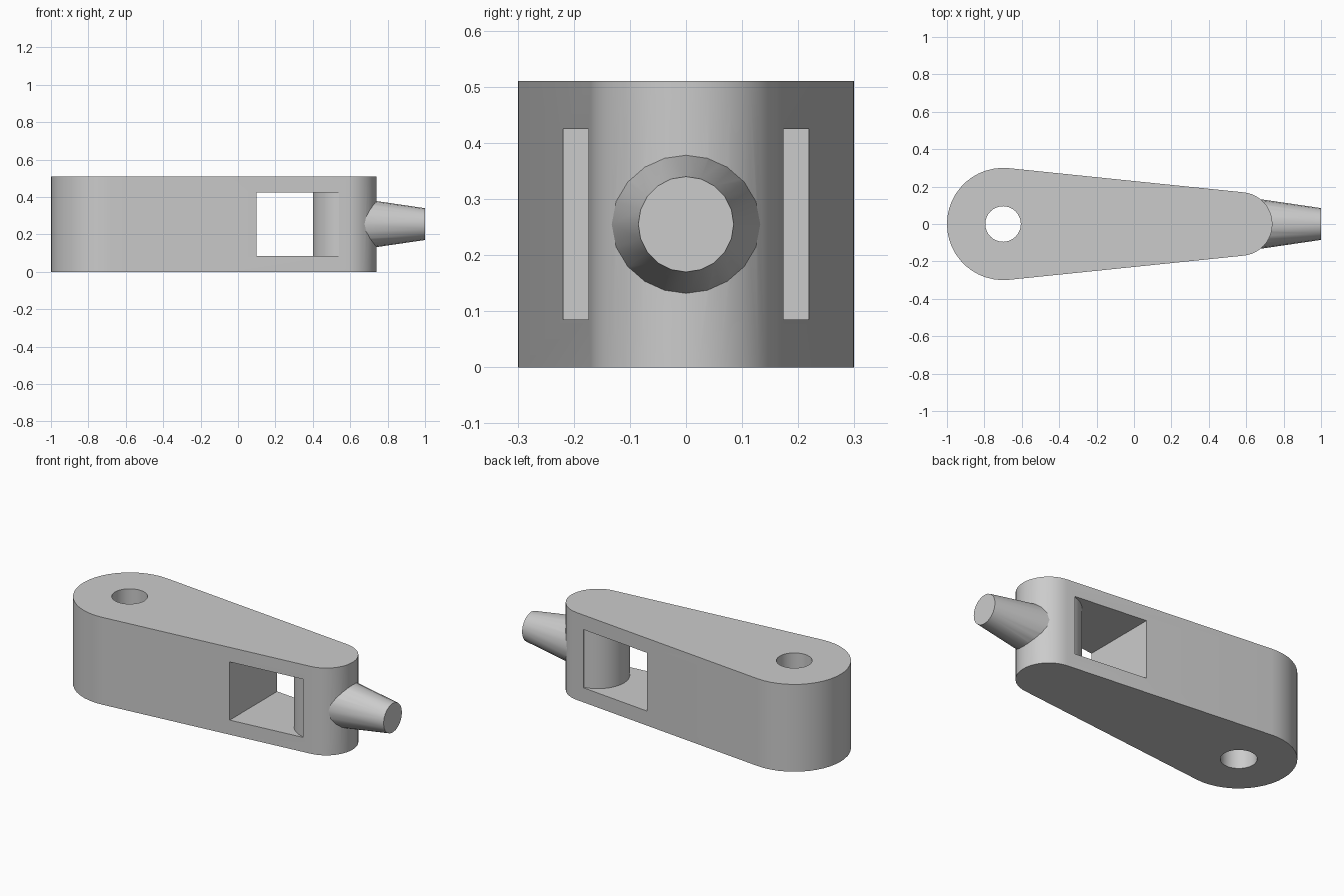
import bpy, bmesh, math
from mathutils import Matrix

cube = bpy.data.objects.get("Cube")
if cube:
    bpy.data.objects.remove(cube, do_unlink=True)

HEIGHT = 0.51
BIG_X, BIG_R = -0.70, 0.30
SMALL_X, SMALL_R = 0.57, 0.17

grey = bpy.data.materials.new("plain_grey")
grey.use_nodes = True
grey.diffuse_color = (0.6, 0.6, 0.6, 1)
grey.node_tree.nodes["Principled BSDF"].inputs["Base Color"].default_value = (0.6, 0.6, 0.6, 1)


def add_object(name, bm):
    bmesh.ops.recalc_face_normals(bm, faces=bm.faces)
    mesh = bpy.data.meshes.new(name)
    bm.to_mesh(mesh)
    bm.free()
    mesh.materials.append(grey)
    obj = bpy.data.objects.new(name, mesh)
    bpy.context.collection.objects.link(obj)
    return obj


def arc(cx, r, start, end, steps):
    angles = [start + (end - start) * i / steps for i in range(steps + 1)]
    return [(cx + r * math.cos(a), r * math.sin(a)) for a in angles]


def prism(name, outline, z0, z1):
    bm = bmesh.new()
    face = bm.faces.new([bm.verts.new((x, y, z0)) for x, y in outline])
    top = bmesh.ops.extrude_face_region(bm, geom=[face])["geom"]
    verts = [v for v in top if isinstance(v, bmesh.types.BMVert)]
    bmesh.ops.translate(bm, verts=verts, vec=(0, 0, z1 - z0))
    return add_object(name, bm)


def boolean(target, other, operation):
    mod = target.modifiers.new(other.name, 'BOOLEAN')
    mod.operation = operation
    mod.solver = 'EXACT'
    mod.object = other
    bpy.context.view_layer.objects.active = target
    bpy.ops.object.modifier_apply(modifier=mod.name)
    bpy.data.objects.remove(other, do_unlink=True)


# Tapered arm: two round ends joined by tangent sides
tangent = math.acos((BIG_R - SMALL_R) / (SMALL_X - BIG_X))
outline = (arc(BIG_X, BIG_R, tangent, 2 * math.pi - tangent, 24)
           + arc(SMALL_X, SMALL_R, -tangent, tangent, 24))
arm = prism("tapered_arm", outline, 0, HEIGHT)

# Pivot hole through the large end
hole = prism("pivot_hole", arc(BIG_X, 0.095, 0, 2 * math.pi, 32)[:-1], -0.1, HEIGHT + 0.1)
boolean(arm, hole, 'DIFFERENCE')

# Side window, which leaves a round post standing at the small end
edge = math.radians(100)
post = arc(SMALL_X, SMALL_R, 2 * math.pi - edge, edge, 24)
window_outline = [(0.10, -0.4), (post[0][0], -0.4)] + post + [(post[-1][0], 0.4), (0.10, 0.4)]
window = prism("window", window_outline, 0.085, 0.425)
boolean(arm, window, 'DIFFERENCE')

# Tapered spigot pointing out of the small end
bm = bmesh.new()
place = Matrix.Translation((0.785, 0, HEIGHT / 2)) @ Matrix.Rotation(math.pi / 2, 4, 'Y')
bmesh.ops.create_cone(bm, cap_ends=True, segments=20, radius1=0.148, radius2=0.085,
                      depth=0.43, matrix=place)
spigot = add_object("spigot", bm)
boolean(arm, spigot, 'UNION')

# Smooth the round walls, keep the edges sharp
bpy.ops.object.select_all(action='DESELECT')
arm.select_set(True)
bpy.context.view_layer.objects.active = arm
bpy.ops.object.shade_smooth_by_angle(angle=math.radians(30))
